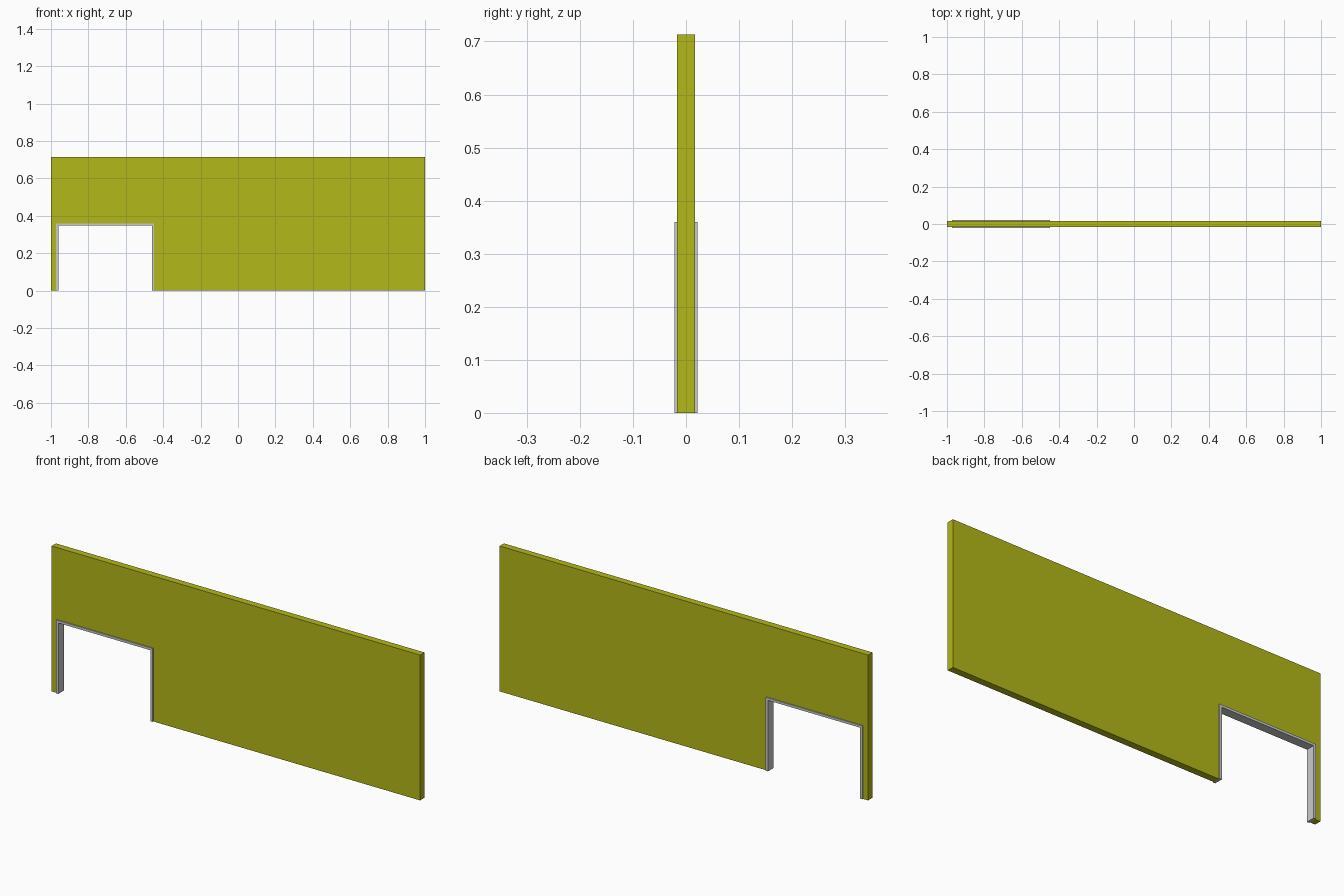
import bpy
import bmesh

if "Cube" in bpy.data.objects:
    bpy.data.objects.remove(bpy.data.objects["Cube"])

HEIGHT = 0.713
OUT_L, OUT_R, OUT_TOP = -0.972, -0.448, 0.36   # outside of the door frame
TRIM = 0.012                                   # frame thickness


def extrude_profile(name, points, half_depth):
    """Extrude an x/z outline symmetrically along y."""
    bm = bmesh.new()
    face = bm.faces.new([bm.verts.new((x, -half_depth, z)) for x, z in points])
    result = bmesh.ops.extrude_face_region(bm, geom=[face])
    verts = [g for g in result["geom"] if isinstance(g, bmesh.types.BMVert)]
    bmesh.ops.translate(bm, verts=verts, vec=(0, 2 * half_depth, 0))
    bmesh.ops.recalc_face_normals(bm, faces=bm.faces)
    mesh = bpy.data.meshes.new(name)
    bm.to_mesh(mesh)
    bm.free()
    obj = bpy.data.objects.new(name, mesh)
    bpy.context.collection.objects.link(obj)
    return obj


def arch(left, right, top):
    return [(left, 0), (left, top), (right, top), (right, 0)]


# Wall panel with a doorway notch
wall = extrude_profile(
    "wall", [(-1, 0)] + arch(OUT_L, OUT_R, OUT_TOP) + [(1, 0), (1, HEIGHT), (-1, HEIGHT)], 0.0168)
paint = bpy.data.materials.new("yellow_paint")
paint.diffuse_color = (0.45, 0.48, 0.009, 1)
paint.use_nodes = True
paint.node_tree.nodes["Principled BSDF"].inputs["Base Color"].default_value = paint.diffuse_color
wall.data.materials.append(paint)

# Door frame lining the notch, slightly proud of both wall faces
inner = arch(OUT_L + TRIM, OUT_R - TRIM, OUT_TOP - TRIM)
extrude_profile("door_frame", arch(OUT_L, OUT_R, OUT_TOP) + inner[::-1], 0.0218)
